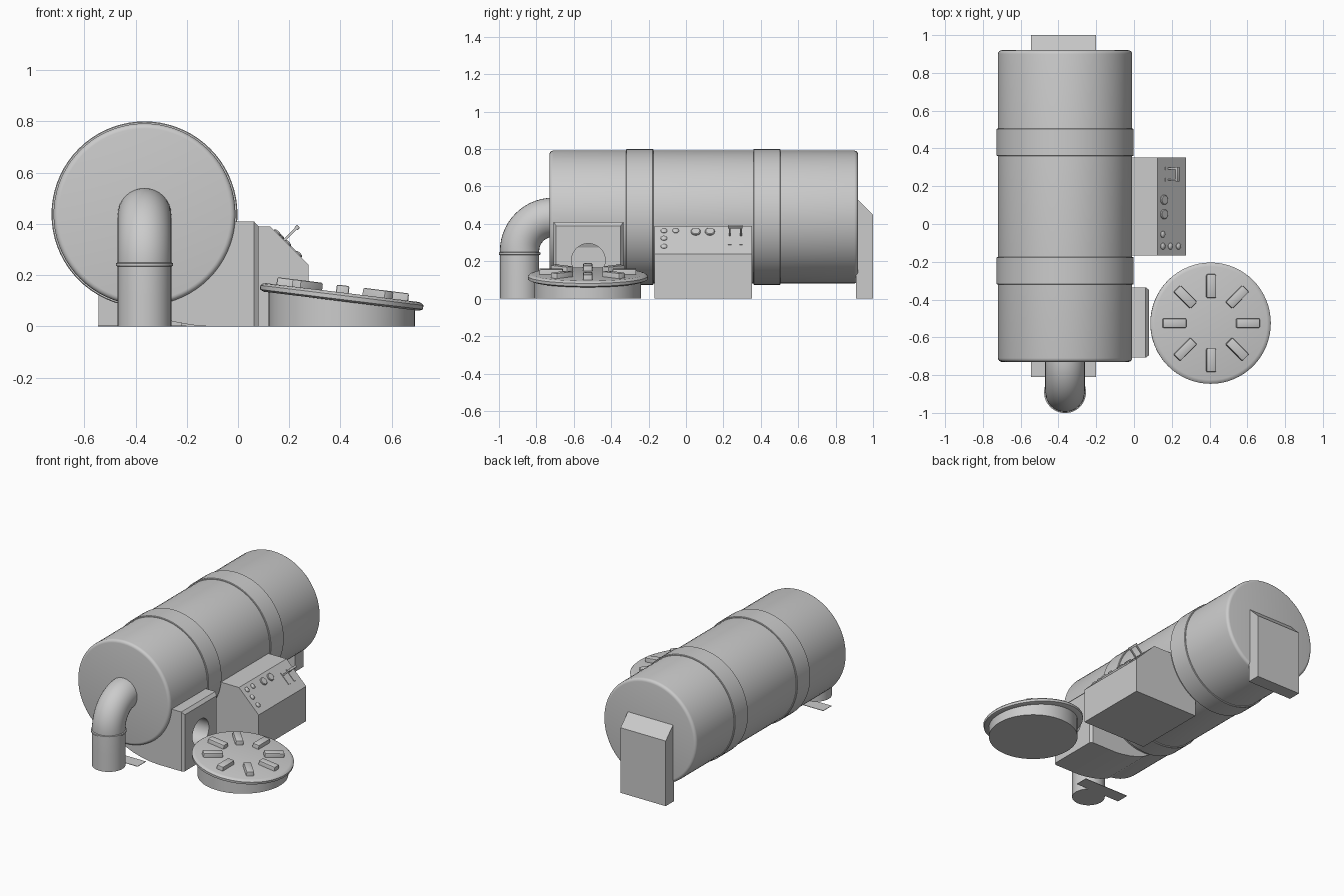
import bpy, bmesh
from math import pi, sin, cos, radians
from mathutils import Matrix, Vector

if "Cube" in bpy.data.objects:
    bpy.data.objects.remove(bpy.data.objects["Cube"])


def make(name, bm, smooth=True):
    bmesh.ops.recalc_face_normals(bm, faces=bm.faces)
    me = bpy.data.meshes.new(name)
    bm.to_mesh(me)
    bm.free()
    ob = bpy.data.objects.new(name, me)
    bpy.context.collection.objects.link(ob)
    if smooth:
        for o in bpy.context.selected_objects:
            o.select_set(False)
        bpy.context.view_layer.objects.active = ob
        ob.select_set(True)
        bpy.ops.object.shade_smooth_by_angle(angle=radians(35))
    return ob


def lathe(name, profile, mat, n=64):
    """Revolve (radius, height) points about local z, capping both ends."""
    bm = bmesh.new()
    rings = [[bm.verts.new((r * cos(2 * pi * i / n), r * sin(2 * pi * i / n), h))
              for i in range(n)] for r, h in profile]
    for a, b in zip(rings, rings[1:]):
        for i in range(n):
            j = (i + 1) % n
            bm.faces.new((a[i], a[j], b[j], b[i]))
    bm.faces.new(rings[0])
    bm.faces.new(rings[-1])
    bm.transform(mat)
    return make(name, bm)


def prism_bm(pts, axis, lo, hi):
    """Extrude a 2D profile with z as second coordinate along y."""
    bm = bmesh.new()
    f = bm.faces.new([bm.verts.new((p[0], lo, p[1]) if axis == 'y' else (lo, p[0], p[1])) for p in pts])
    ext = bmesh.ops.extrude_face_region(bm, geom=[f])['geom']
    d = (0, hi - lo, 0) if axis == 'y' else (hi - lo, 0, 0)
    bmesh.ops.translate(bm, verts=[v for v in ext if isinstance(v, bmesh.types.BMVert)], vec=d)
    bmesh.ops.recalc_face_normals(bm, faces=bm.faces)
    return bm


def block(name, size, mat, bevel=0.0):
    bm = bmesh.new()
    bmesh.ops.create_cube(bm, size=1, matrix=Matrix.Diagonal((*size, 1)))
    if bevel:
        top = [e for e in bm.edges if any(v.co.z > 0 for v in e.verts)]
        bmesh.ops.bevel(bm, geom=top, offset=bevel, segments=2, profile=0.5, affect='EDGES')
    bm.transform(mat)
    return make(name, bm)


T = Matrix.Translation
CX, CZ = -0.365, 0.437

# Tank lying along y, with rounded ends and two bands
to_y = T((CX, 0, CZ)) @ Matrix.Rotation(-pi / 2, 4, 'X')
arc = [(0.335 + 0.02 * sin(a), 0.02 * cos(a)) for a in (0, pi / 8, pi / 4, 3 * pi / 8, pi / 2)]
lathe("tank", [(r, -0.71 - h) for r, h in arc] + [(r, 0.90 + h) for r, h in reversed(arc)], to_y, 72)
for name, y0, y1 in (("front_band", -0.32, -0.175), ("rear_band", 0.36, 0.505)):
    lathe(name, [(0.36, y0), (0.363, y0 + 0.003), (0.363, y1 - 0.003), (0.36, y1)], to_y, 72)

# Rear support with sloping top, and the front ground plate
make("rear_support", prism_bm([(0.91, 0), (1.0, 0), (1.0, 0.45), (0.91, 0.54)], 'x', -0.545, -0.2), False)
block("ground_plate", (0.345, 0.09, 0.003), T((-0.373, -0.765, 0.0015)))

# Elbow pipe with collar
cu = bpy.data.curves.new("elbow", 'CURVE')
cu.dimensions = '3D'
cu.bevel_depth = 0.105
cu.bevel_resolution = 14
cu.use_fill_caps = True
R, py, pz = 0.18, -0.89, 0.255
path = [(py, 0), (py, 0.12)]
path += [(py + R * (1 - cos(a)), pz + R * sin(a)) for a in (pi / 2 * i / 14 for i in range(15))]
path += [(-0.66, pz + R)]
sp = cu.splines.new('POLY')
sp.points.add(len(path) - 1)
for p, (y, z) in zip(sp.points, path):
    p.co = (CX, y, z, 1)
tmp = bpy.data.objects.new("elbow_curve", cu)
bpy.context.collection.objects.link(tmp)
bm = bmesh.new()
bm.from_mesh(tmp.evaluated_get(bpy.context.evaluated_depsgraph_get()).to_mesh())
bpy.data.objects.remove(tmp)
bmesh.ops.remove_doubles(bm, verts=bm.verts, dist=1e-5)
make("elbow_pipe", bm)
lathe("pipe_collar", [(0.105, 0.233), (0.111, 0.236), (0.111, 0.246), (0.105, 0.249)], T((CX, py, 0)), 48)

# Duct block curving under the tank, with a bevelled face and round opening
bm = prism_bm([(0.062, 0), (0.062, 0.41), (-0.2, 0.41), (-0.365, 0.3), (-0.43, 0.1), (-0.37, 0.06),
               (-0.31, 0.035), (-0.25, 0.018), (-0.18, 0.005), (-0.12, 0)], 'y', -0.708, -0.335)
face = [f for f in bm.faces if f.normal.x > 0.9]
ext = bmesh.ops.extrude_discrete_faces(bm, faces=face)['faces'][0]
for v in ext.verts:
    v.co.x = 0.08
    v.co.y += 0.014 if v.co.y < -0.5 else -0.014
    if v.co.z > 0.2:
        v.co.z = 0.39
duct = make("duct_block", bm)
cutter = lathe("duct_hole_cutter", [(0.09, -0.1), (0.09, 0.1)],
               T((0.05, -0.522, 0.205)) @ Matrix.Rotation(pi / 2, 4, 'Y'), 48)
mod = duct.modifiers.new("opening", 'BOOLEAN')
mod.operation = 'DIFFERENCE'
mod.solver = 'EXACT'
mod.object = cutter
bpy.context.view_layer.objects.active = duct
bpy.ops.object.modifier_apply(modifier=mod.name)
bpy.data.objects.remove(cutter)

# Control box with a 45 degree panel
make("control_box", prism_bm([(0.275, 0), (0.275, 0.24), (0.125, 0.39), (-0.12, 0.39), (-0.22, 0.3),
                              (-0.22, 0)], 'y', -0.168, 0.352), False)


def panel(x, y):
    """Frame on the sloping panel: local z is its normal, local x runs down it."""
    return T((x, y, 0.515 - x)) @ Matrix.Rotation(pi / 4, 4, 'Y')


# Buttons and dials
for i, (x, y) in enumerate(((0.152, -0.055), (0.152, -0.118), (0.192, -0.118), (0.235, -0.118))):
    lathe(f"button_{i}", [(0.017, -0.005), (0.017, 0.003), (0.012, 0.008), (0.004, 0.01)], panel(x, y), 20)
for i, y in enumerate((0.052, 0.128)):
    lathe(f"dial_{i}", [(0.026, -0.005), (0.026, 0.005), (0.022, 0.009)], panel(0.158, y), 24)

# Twin lever with slots and a cross handle
for i, y in enumerate((0.234, 0.294)):
    block(f"lever_slot_{i}", (0.09, 0.017, 0.008), panel(0.197, y))
    block(f"lever_arm_{i}", (0.01, 0.009, 0.08), panel(0.18, y) @ T((0, 0, 0.035)))
block("lever_handle", (0.016, 0.078, 0.014), panel(0.18, 0.264) @ T((0, 0, 0.072)), 0.003)

# Hatch: upright drum under a tilted lid with eight grips
hub = Vector((0.405, -0.525, 0.115))
tilt = radians(7)
drum = lathe("hatch_drum", [(0.285, 0), (0.285, 0.11)], T((hub.x, hub.y, 0)), 64)
for v in drum.data.vertices:
    if v.co.z > 0.05:
        v.co.z -= (v.co.x - hub.x) * sin(tilt)
lid = T(hub) @ Matrix.Rotation(tilt, 4, 'Y')
lathe("hatch_lid", [(0.305, -0.017), (0.32, -0.01), (0.321, 0.006), (0.312, 0.014), (0.30, 0.017)], lid, 64)
for i in range(8):
    block(f"hatch_grip_{i}", (0.126, 0.05, 0.045),
          lid @ Matrix.Rotation(i * pi / 4, 4, 'Z') @ T((0.196, 0, 0.023)), 0.007)
